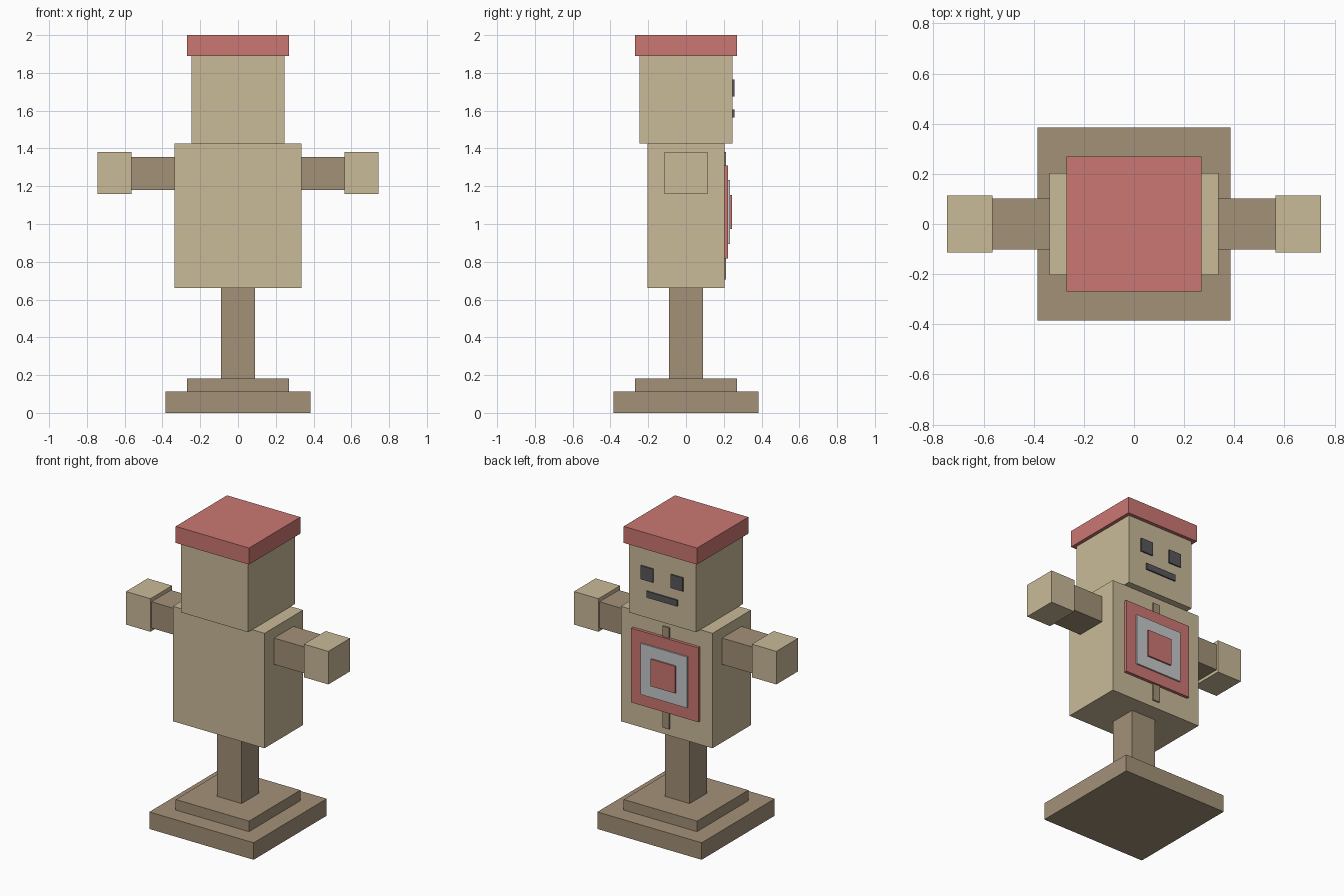
import bpy
import bmesh

cube = bpy.data.objects.get("Cube")
if cube:
    bpy.data.objects.remove(cube, do_unlink=True)


def material(name, *rgb):
    """Flat colour from 0-255 display values."""
    colour = [((c / 255 + 0.055) / 1.055) ** 2.4 for c in rgb] + [1]
    mat = bpy.data.materials.new(name)
    mat.use_nodes = True
    mat.diffuse_color = colour
    mat.node_tree.nodes["Principled BSDF"].inputs["Base Color"].default_value = colour
    return mat


beige = material("pale wood", 201, 186, 152)
brown = material("brown wood", 163, 145, 120)
red = material("faded red", 203, 119, 114)
grey = material("light grey", 199, 200, 202)
dark = material("charcoal", 88, 88, 92)


def box(name, mat, x, y, z):
    """Box spanning the given (low, high) ranges."""
    mesh = bpy.data.meshes.new(name)
    bm = bmesh.new()
    bmesh.ops.create_cube(bm, size=1)
    for v in bm.verts:
        v.co = [r[0] if c < 0 else r[1] for c, r in zip(v.co, (x, y, z))]
    bm.to_mesh(mesh)
    bm.free()
    mesh.materials.append(mat)
    obj = bpy.data.objects.new(name, mesh)
    bpy.context.collection.objects.link(obj)
    return obj


def block(name, mat, half_x, half_y, z):
    return box(name, mat, (-half_x, half_x), (-half_y, half_y), z)


def pair(name, mat, x, y, z):
    """Matching boxes on the left (+x) and right (-x)."""
    box("left_" + name, mat, x, y, z)
    box("right_" + name, mat, (-x[1], -x[0]), y, z)


# Stand
block("base", brown, 0.384, 0.384, (0, 0.113))
block("base_step", brown, 0.27, 0.27, (0.113, 0.183))
block("post", brown, 0.09, 0.09, (0.183, 0.66))

# Body, head and cap
block("body", beige, 0.337, 0.203, (0.66, 1.425))
block("head", beige, 0.247, 0.247, (1.425, 1.89))
block("cap", red, 0.27, 0.27, (1.89, 2))

# Arms and hands
pair("arm", brown, (0.337, 0.565), (-0.102, 0.102), (1.18, 1.355))
pair("hand", beige, (0.565, 0.745), (-0.114, 0.114), (1.16, 1.38))

# Face
pair("eye", dark, (0.065, 0.155), (0.247, 0.256), (1.674, 1.764))
box("mouth", dark, (-0.113, 0.113), (0.247, 0.256), (1.563, 1.605))

# Strap and stacked square target
box("target_strap", brown, (-0.025, 0.025), (0.203, 0.212), (0.705, 1.38))
target = [("target_outer", red, 0.247, 0.203, 0.223),
          ("target_ring", grey, 0.17, 0.223, 0.233),
          ("target_centre", red, 0.09, 0.233, 0.243)]
for name, mat, half, back, front in target:
    box(name, mat, (-half, half), (back, front), (1.064 - half, 1.064 + half))
